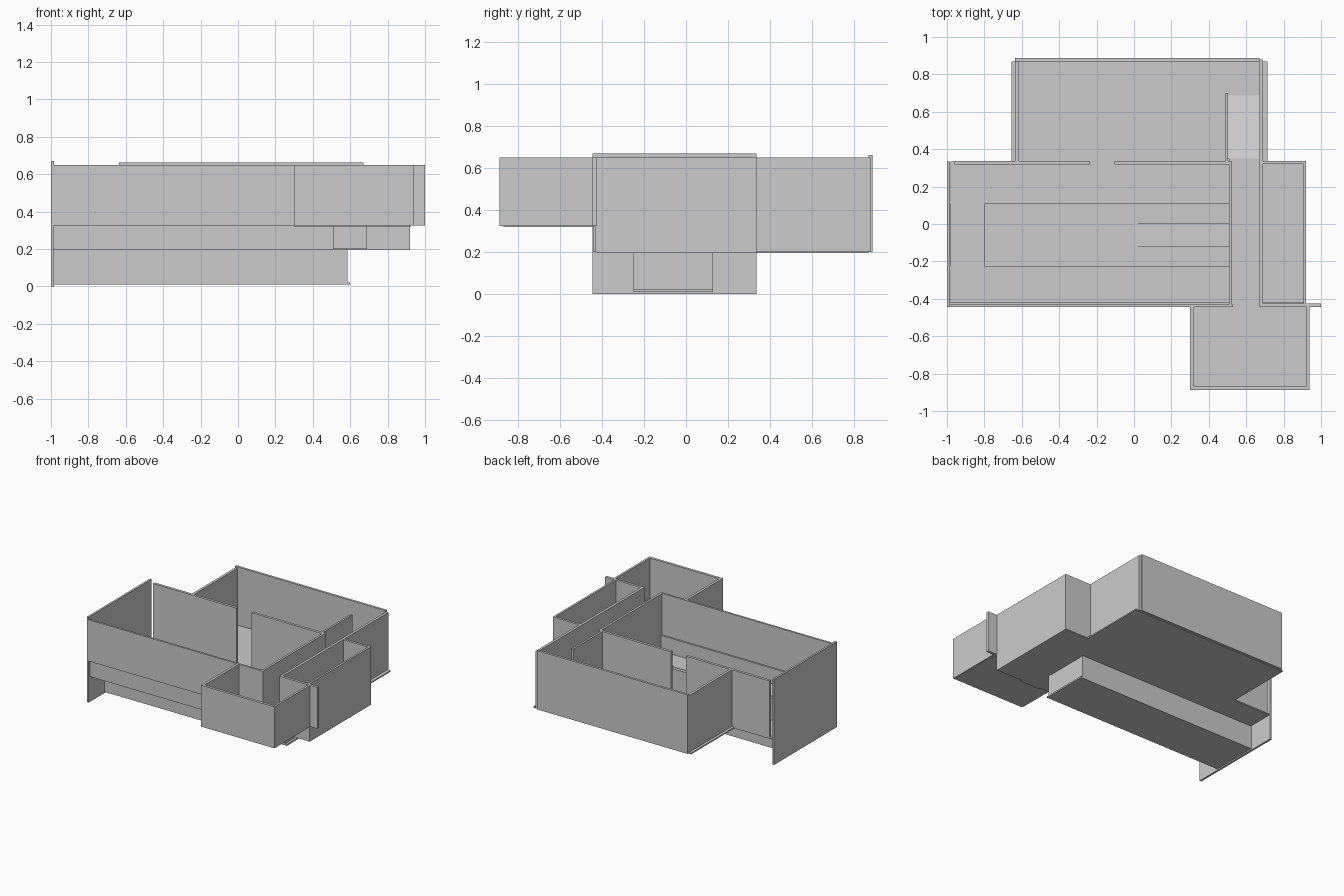
import bpy, bmesh

if "Cube" in bpy.data.objects:
    bpy.data.objects.remove(bpy.data.objects["Cube"])


def box(name, x0, x1, y0, y1, z0, z1):
    bm = bmesh.new()
    bmesh.ops.create_cube(bm, size=1)
    for v in bm.verts:
        v.co = (x1 if v.co.x > 0 else x0,
                y1 if v.co.y > 0 else y0,
                z1 if v.co.z > 0 else z0)
    return finish(name, bm)


def extrude_profile(name, pts, vec):
    bm = bmesh.new()
    f = bm.faces.new([bm.verts.new(p) for p in pts])
    r = bmesh.ops.extrude_face_region(bm, geom=[f])
    verts = [g for g in r["geom"] if isinstance(g, bmesh.types.BMVert)]
    bmesh.ops.translate(bm, verts=verts, vec=vec)
    # close the starting side if the extrusion consumed it
    if f.is_valid is False:
        bmesh.ops.holes_fill(bm, edges=bm.edges[:], sides=0)
    bmesh.ops.recalc_face_normals(bm, faces=bm.faces[:])
    return finish(name, bm)


def finish(name, bm):
    mesh = bpy.data.meshes.new(name)
    bm.to_mesh(mesh)
    bm.free()
    ob = bpy.data.objects.new(name, mesh)
    bpy.context.collection.objects.link(ob)
    return ob


LOW, HIGH, TOP = 0.20, 0.325, 0.65   # lower floor, upper floor, wall top

# Main room floor, in strips around the pit opening
floor_strips = [(-0.98, 0.92, -0.425, -0.25), (-0.98, 0.92, 0.11, 0.335),
                (-0.98, -0.80, -0.25, 0.11), (0.51, 0.92, -0.25, 0.11)]
for i, (x0, x1, y0, y1) in enumerate(floor_strips):
    box(f"main_floor_{i}", x0, x1, y0, y1, LOW - 0.005, LOW + 0.003)

# Main room outer walls
box("left_wall", -1.0, -0.985, -0.445, 0.335, 0.0, 0.67)
box("right_wall", 0.905, 0.92, -0.425, 0.335, LOW, TOP)
box("front_wall_left", -0.995, 0.53, -0.445, -0.43, HIGH, TOP)
box("front_wall_right", 0.67, 1.0, -0.445, -0.425, HIGH, TOP)
box("front_skirt", -0.985, 0.92, -0.43, -0.418, LOW, HIGH)

# Walls between the main room and the back room
box("rear_partition_left", -0.96, -0.235, 0.318, 0.338, LOW, TOP)
box("rear_partition_right", -0.105, 0.51, 0.318, 0.338, LOW, TOP)
box("rear_partition_end", 0.67, 0.92, 0.32, 0.338, LOW, TOP)

# Raised hall with side walls and a ramp down to the back room
box("hall_wall_left", 0.508, 0.525, -0.44, 0.338, LOW, TOP)
box("hall_wall_right", 0.67, 0.69, -0.44, 0.338, LOW, TOP)
box("hall_floor", 0.508, 0.67, -0.445, 0.35, LOW, HIGH)
extrude_profile("hall_ramp",
                [(0.50, 0.35, LOW), (0.50, 0.70, LOW), (0.50, 0.35, HIGH)],
                (0.17, 0, 0))
box("ramp_wall", 0.488, 0.503, 0.32, 0.70, LOW, TOP)

# Back room
box("back_floor", -0.655, 0.715, 0.335, 0.87, LOW - 0.005, LOW + 0.005)
box("back_wall", -0.635, 0.67, 0.87, 0.888, LOW, 0.662)
box("back_left_wall", -0.635, -0.615, 0.33, 0.87, LOW, TOP)
box("back_right_wall", 0.67, 0.69, 0.33, 0.88, LOW, TOP)

# Front room
box("front_room_floor", 0.30, 0.925, -0.87, -0.43, 0.32, 0.33)
box("front_room_left_wall", 0.30, 0.32, -0.87, -0.445, 0.325, TOP)
box("front_room_right_wall", 0.922, 0.938, -0.87, -0.445, 0.325, TOP)
box("front_room_front_wall", 0.30, 0.938, -0.888, -0.868, 0.325, TOP)

# Sunken pit with its entry ramp
box("pit_floor", -0.985, 0.60, -0.25, 0.128, 0.01, 0.022)
box("pit_front_wall", -0.985, 0.585, -0.25, -0.225, 0.02, LOW)
box("pit_back_wall", -0.985, 0.585, 0.108, 0.128, 0.02, LOW)
box("pit_end_wall", 0.565, 0.582, -0.225, 0.108, 0.02, LOW)
extrude_profile("pit_ramp",
                [(-0.005, -0.12, 0.022), (0.565, -0.12, 0.022), (0.565, -0.12, LOW)],
                (0, 0.125, 0))
